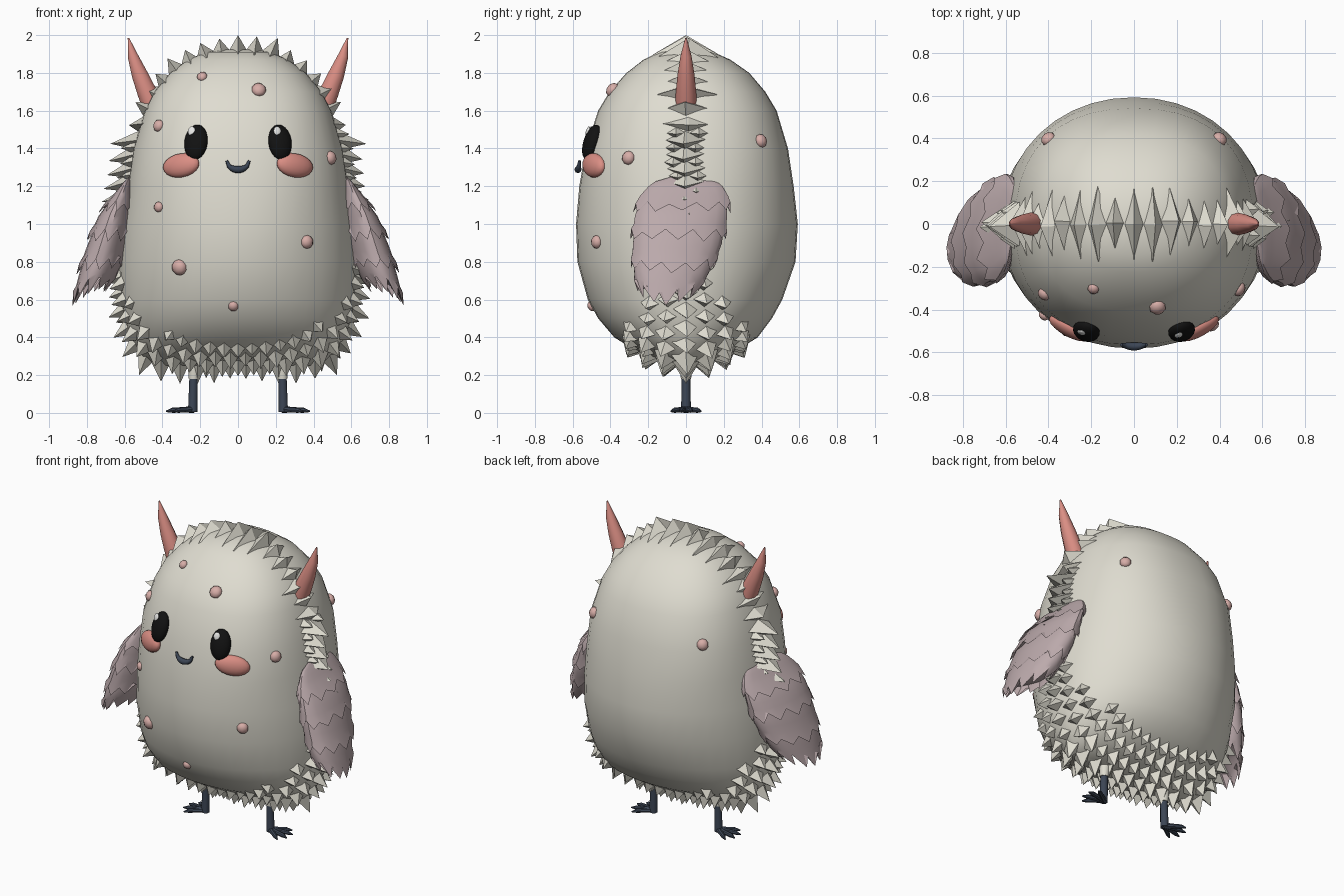
import bpy, bmesh, random
from math import sin, cos, pi, radians, sqrt, copysign
from mathutils import Vector, Matrix
from mathutils.bvhtree import BVHTree

random.seed(4)
cube = bpy.data.objects.get("Cube")
if cube:
    bpy.data.objects.remove(cube)


def material(name, r, g, b):
    m = bpy.data.materials.new(name)
    m.diffuse_color = (r, g, b, 1)
    m.use_nodes = True
    m.node_tree.nodes["Principled BSDF"].inputs["Base Color"].default_value = (r, g, b, 1)
    return m


CREAM = material("cream fur", .74, .72, .635)
MAUVE = material("mauve feathers", .50, .40, .41)
SALMON = material("salmon", .70, .27, .23)
PINK = material("pale pink", .68, .42, .39)
BLACK = material("black", .006, .006, .006)
NAVY = material("dark navy", .045, .06, .09)
WHITE = material("white", .9, .9, .88)


def finish(bm, name, mat, smooth=None):
    bmesh.ops.recalc_face_normals(bm, faces=bm.faces)
    me = bpy.data.meshes.new(name)
    bm.to_mesh(me)
    bm.free()
    ob = bpy.data.objects.new(name, me)
    bpy.context.collection.objects.link(ob)
    me.materials.append(mat)
    if smooth:
        bpy.ops.object.select_all(action='DESELECT')
        ob.select_set(True)
        bpy.context.view_layer.objects.active = ob
        bpy.ops.object.shade_smooth_by_angle(angle=radians(smooth))
    return ob


def loft(bm, rings):
    """Skin a list of equal point rings and cap both ends."""
    vs = [[bm.verts.new(p) for p in ring] for ring in rings]
    n = len(vs[0])
    for a, b in zip(vs, vs[1:]):
        for i in range(n):
            bm.faces.new((a[i], a[(i + 1) % n], b[(i + 1) % n], b[i]))
    for ring in (vs[0], vs[-1]):
        mid = bm.verts.new(sum((v.co for v in ring), Vector()) / n)
        for i in range(n):
            bm.faces.new((ring[i], ring[(i + 1) % n], mid))


def tube(bm, path, radii, n=10):
    """Tapered tube following a path."""
    path = [Vector(p) for p in path]
    rings = []
    for k, p in enumerate(path):
        t = path[min(k + 1, len(path) - 1)] - path[max(k - 1, 0)]
        q = t.to_track_quat('Z', 'Y')
        rings.append([p + q @ Vector((radii[k] * cos(2 * pi * i / n), radii[k] * sin(2 * pi * i / n), 0))
                      for i in range(n)])
    loft(bm, rings)


def sample(table, z):
    """Interpolate rows of (z, values...) at a height."""
    if z <= table[0][0]:
        return table[0][1:]
    for a, b in zip(table, table[1:]):
        if z <= b[0]:
            t = (z - a[0]) / (b[0] - a[0])
            return [p + (q - p) * t for p, q in zip(a[1:], b[1:])]
    return table[-1][1:]


# Body: height, half width, front depth, back depth
BODY = [(.25, .42, .06, .06), (.3, .51, .22, .22), (.4, .57, .38, .38), (.5, .605, .465, .455),
        (.6, .62, .52, .51), (.8, .63, .575, .58), (1, .615, .582, .592), (1.2, .585, .565, .57),
        (1.4, .555, .53, .54), (1.6, .495, .465, .48), (1.7, .445, .405, .42), (1.8, .36, .315, .335),
        (1.87, .265, .225, .235), (1.91, .17, .145, .145), (1.925, .06, .05, .05)]
SEG = 40


def body_ring(z, w, front, back):
    """Oval that gets a little squarer towards the top."""
    power = 2 / min(2.35, max(2, 2 + (z - .9) * .75))
    ring = []
    for i in range(SEG):
        c, s = cos(2 * pi * i / SEG), sin(2 * pi * i / SEG)
        ring.append((w * copysign(abs(c) ** power, c),
                     (back if s > 0 else front) * copysign(abs(s) ** power, s), z))
    return ring


bm = bmesh.new()
loft(bm, [body_ring(*row) for row in BODY])
bmesh.ops.recalc_face_normals(bm, faces=bm.faces)
skin = BVHTree.FromBMesh(bm)
finish(bm, "body", CREAM, 60)

# Fur tufts: pyramids round the side seam, spreading into rows underneath
CENTRE = Vector((0, 0, 1.05))


def tuft(bm, a, b, wide, deep, length):
    d = Vector((sin(a) * cos(b), sin(b), -cos(a) * cos(b)))
    p, n, _, _ = skin.ray_cast(CENTRE + d * 3, -d)
    droop = n
    if p.z < 1.55:
        droop = (n + Vector((0, 0, -.5))).normalized()
    across = Vector((0, 1, 0))
    across = (across - n * across.dot(n)).normalized()
    along = n.cross(across)
    base = [bm.verts.new(p - n * .025 + v) for v in
            (across * deep, along * wide, across * -deep, along * -wide)]
    tip = bm.verts.new(p + droop * length)
    for i in range(4):
        bm.faces.new((base[i], base[(i + 1) % 4], tip))


bm = bmesh.new()
for side in (1, -1):
    deg = 3
    while deg < 176:
        a = radians(deg) * side
        if deg < 72:
            reach = 22.5 if deg < 33 else 22.5 - (deg - 33) * .42
            rows = int(reach / 7.4)
            for r in range(-rows, rows + 1):
                shift = radians(3) if r % 2 else 0
                size = random.uniform(.065, .1) * (1 - .14 * abs(r))
                tuft(bm, a + shift, radians(r * 7.4), .055, .075, size)
            deg += 6
        elif deg < 130:
            tuft(bm, a, radians(random.uniform(-1, 1)), .06, .12, random.uniform(.1, .145))
            for r in (-1, 1):
                tuft(bm, a + radians(3), radians(r * random.uniform(4, 6)), .045, .07, random.uniform(.05, .08))
            deg += 6.5
        else:
            tuft(bm, a, radians(random.uniform(-1, 1)), .058, random.uniform(.13, .18), random.uniform(.05, .085))
            deg += 5.8
tuft(bm, pi, 0, .058, .17, .075)
finish(bm, "fur_tufts", CREAM)

# Wings: height, centre x, centre y, half thickness, half breadth
WING = [(.55, .825, -.11, .04, .08), (.65, .785, -.095, .075, .155), (.75, .735, -.075, .105, .205),
        (.9, .685, -.045, .11, .242), (1.05, .64, -.025, .095, .25), (1.15, .6, -.01, .06, .235),
        (1.22, .575, 0, .035, .19), (1.25, .565, 0, .015, .09)]
FEATHERS = 22


def wing_ring(side, z, grow, jag=0, slant=0):
    """Oval slice; jag makes feather tips and slant lifts the inner edge."""
    ring = []
    for i in range(FEATHERS):
        t = 2 * pi * i / FEATHERS
        h = z + jag * random.uniform(.5, 1.2) * (1 if i % 2 else -1)
        h += slant * ((1 - cos(t)) / 2 + abs(sin(t)) / 2)
        cx, cy, tx, ty = sample(WING, h)
        ring.append((side * (cx + (tx + grow) * cos(t) - .1 * ty * sin(t)), cy + (ty + grow) * sin(t), h))
    return ring


for side, label in ((1, "left"), (-1, "right")):
    bm = bmesh.new()
    for top, bottom, jag, slant in ((1.25, 1.09, .026, 0), (1.17, .94, .03, 0),
                                    (1.02, .77, .032, .02), (.9, .6, .04, .07)):
        steps = [top + (bottom + .06 - top) * k / 4 for k in range(5)]
        rings = [wing_ring(side, z, -.012 + .012 * k / 4, 0, slant * k / 4) for k, z in enumerate(steps)]
        rings += [wing_ring(side, bottom, .012, jag, slant), wing_ring(side, bottom + .05, -.02, 0, slant)]
        loft(bm, rings)
    finish(bm, label + "_wing", MAUVE, 35)

    # Horn
    bm = bmesh.new()
    tube(bm, [(side * x, 0, z) for x, z in ((.46, 1.64), (.483, 1.7), (.52, 1.79), (.557, 1.89), (.58, 1.985))],
         (.056, .054, .045, .029, .004))
    finish(bm, label + "_horn", SALMON, 50)

    # Leg: furry thigh, shin and foot with splayed toes
    bm = bmesh.new()
    tube(bm, [(side * .23, 0, .34), (side * .235, 0, .18)], (.045, .027))
    finish(bm, label + "_thigh", CREAM, 40)
    bm = bmesh.new()
    tube(bm, [(side * .235, 0, .2), (side * .24, 0, .006)], (.023, .026))
    for ang, size in ((-36, .93), (-12, 1.03), (12, 1.03), (36, .93)):
        c, s = side * cos(radians(ang)) * size, sin(radians(ang)) * size
        tube(bm, [(side * .235 + c * r, s * r, z) for r, z in ((0, .018), (.07, .016), (.11, .014), (.145, .008))],
             (.018, .014, .014, .004), 8)
    finish(bm, label + "_foot", NAVY, 40)


def surface_frame(x, z, front=True):
    """Frame on the body skin with local -y pointing outward."""
    s = -1 if front else 1
    p, n, _, _ = skin.ray_cast(Vector((x, s * 3, z)), Vector((0, -s, 0)))
    ly = -n
    lz = (Vector((0, 0, 1)) - n * n.z).normalized()
    lx = ly.cross(lz)
    m = Matrix((lx, ly, lz)).transposed().to_4x4()
    m.translation = p
    return m


def pebble(name, mat, frame, size, offset=(0, 0, 0), seg=20):
    bm = bmesh.new()
    bmesh.ops.create_uvsphere(bm, u_segments=seg, v_segments=seg // 2, radius=1)
    bmesh.ops.transform(bm, verts=bm.verts,
                        matrix=frame @ Matrix.Translation(offset) @ Matrix.Diagonal((*size, 1)))
    return finish(bm, name, mat, 60)


# Face
for side, label in ((1, "left"), (-1, "right")):
    eye = surface_frame(side * .22, 1.43)
    pebble(label + "_eye", BLACK, eye, (.064, .042, .097), (0, -.008, 0))
    pebble(label + "_eye_glint", WHITE, eye, (.021, .008, .026), (-.02, -.041, .052), 12)
    cheek = surface_frame(side * .3, 1.31) @ Matrix.Rotation(side * radians(8), 4, 'Y')
    pebble(label + "_cheek", SALMON, cheek, (.108, .04, .064), (0, -.002, 0))

bm = bmesh.new()
path, radii = [], []
for k in range(11):
    u = k / 5 - 1
    path.append((.06 * u, -.572 + .008 * u * u, 1.335 - .047 * sqrt(max(0, 1 - u * u))))
    radii.append(.007 + .012 * (1 - u * u))
tube(bm, path, radii, 8)
finish(bm, "mouth", NAVY, 50)

# Warts
for x, z, r, front in ((-.19, 1.78, .028, 1), (.11, 1.71, .04, 1), (-.42, 1.52, .033, 1), (.49, 1.35, .037, 1),
                       (-.42, 1.09, .028, 1), (.365, .905, .036, 1), (-.31, .77, .043, 1),
                       (-.025, .565, .028, 1), (.4, 1.44, .037, 0), (-.4, 1.44, .037, 0)):
    pebble("wart", PINK, surface_frame(x, z, front), (r, r * .8, r), seg=10)
